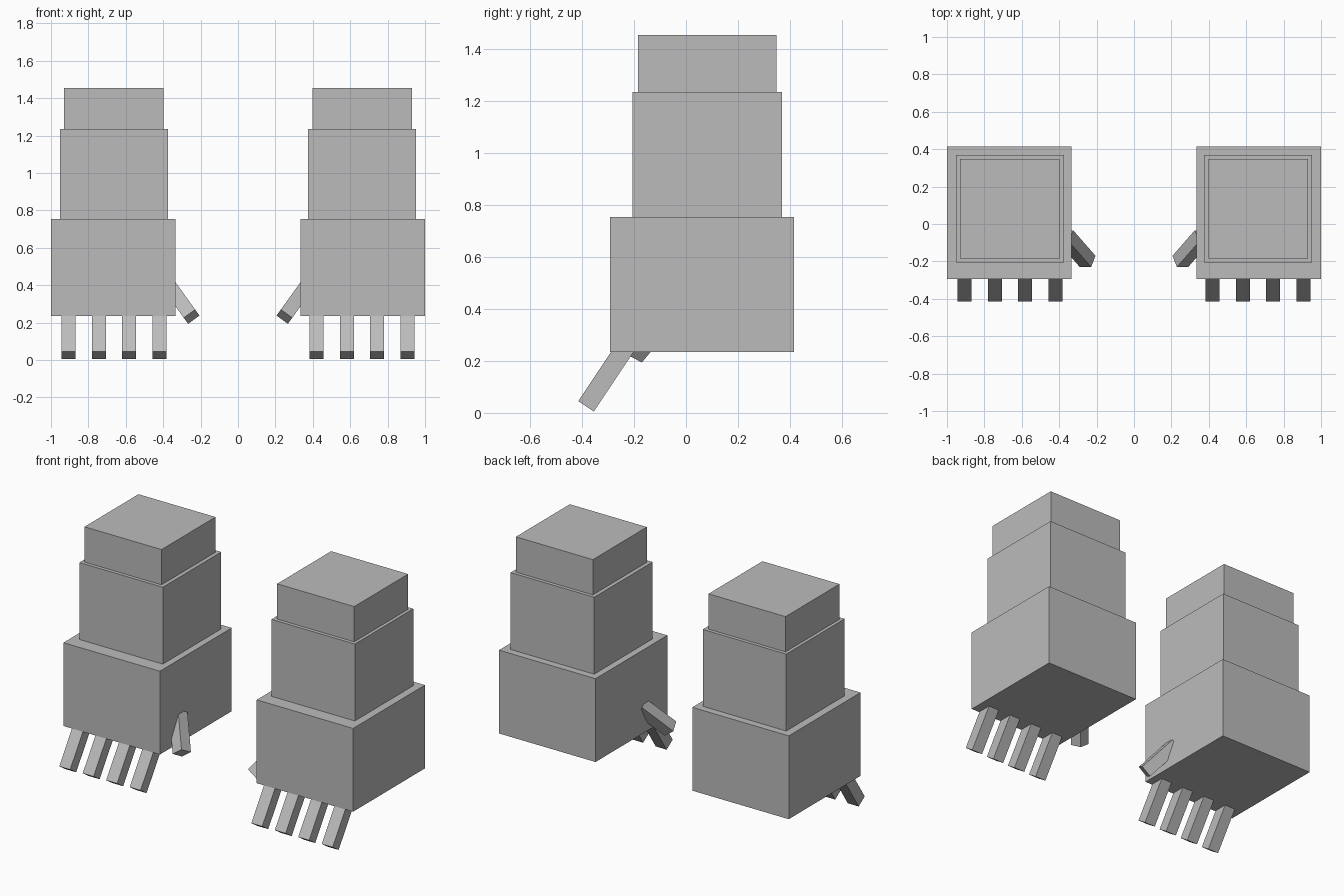
import bpy
import math
from mathutils import Euler, Vector

cube = bpy.data.objects.get("Cube")
if cube:
    bpy.data.objects.remove(cube, do_unlink=True)

grey = bpy.data.materials.new("plain grey")
grey.use_nodes = True
COLOUR = (0.5, 0.5, 0.5, 1)
grey.diffuse_color = COLOUR
grey.node_tree.nodes["Principled BSDF"].inputs["Base Color"].default_value = COLOUR


def box(name, centre, size, rotation=(0, 0, 0)):
    bpy.ops.mesh.primitive_cube_add(size=1, location=centre, rotation=rotation)
    obj = bpy.context.object
    obj.name = name
    obj.scale = size
    obj.data.materials.append(grey)
    bpy.ops.object.transform_apply(location=False, rotation=False, scale=True)
    return obj


def digit(name, tip, length, rotation):
    # a square bar that ends at the tip and runs back along its own z axis
    axis = Euler(rotation).to_matrix() @ Vector((0, 0, 1))
    box(name, Vector(tip) + axis * length / 2, (0.075, 0.072, length), rotation)


CURL = math.radians(-33.7)
SPREAD = math.radians(35.7)

for side, s in (("left", 1), ("right", -1)):
    # stacked blocks: palm, wrist and cuff
    box(side + "_palm", (s * 0.667, 0.061, 0.495), (0.666, 0.708, 0.52))
    box(side + "_wrist", (s * 0.663, 0.082, 0.985), (0.576, 0.576, 0.5))
    box(side + "_cuff", (s * 0.665, 0.082, 1.335), (0.532, 0.532, 0.24))

    # four fingers along the front edge
    for i in range(4):
        x = 0.42 + i * 0.162
        digit(f"{side}_finger_{i + 1}", (s * x, -0.385, 0.025), 0.3, (CURL, 0, 0))

    # thumb on the inner side
    digit(side + "_thumb", (s * 0.248, -0.2, 0.232), 0.245, (CURL, s * SPREAD, 0))
